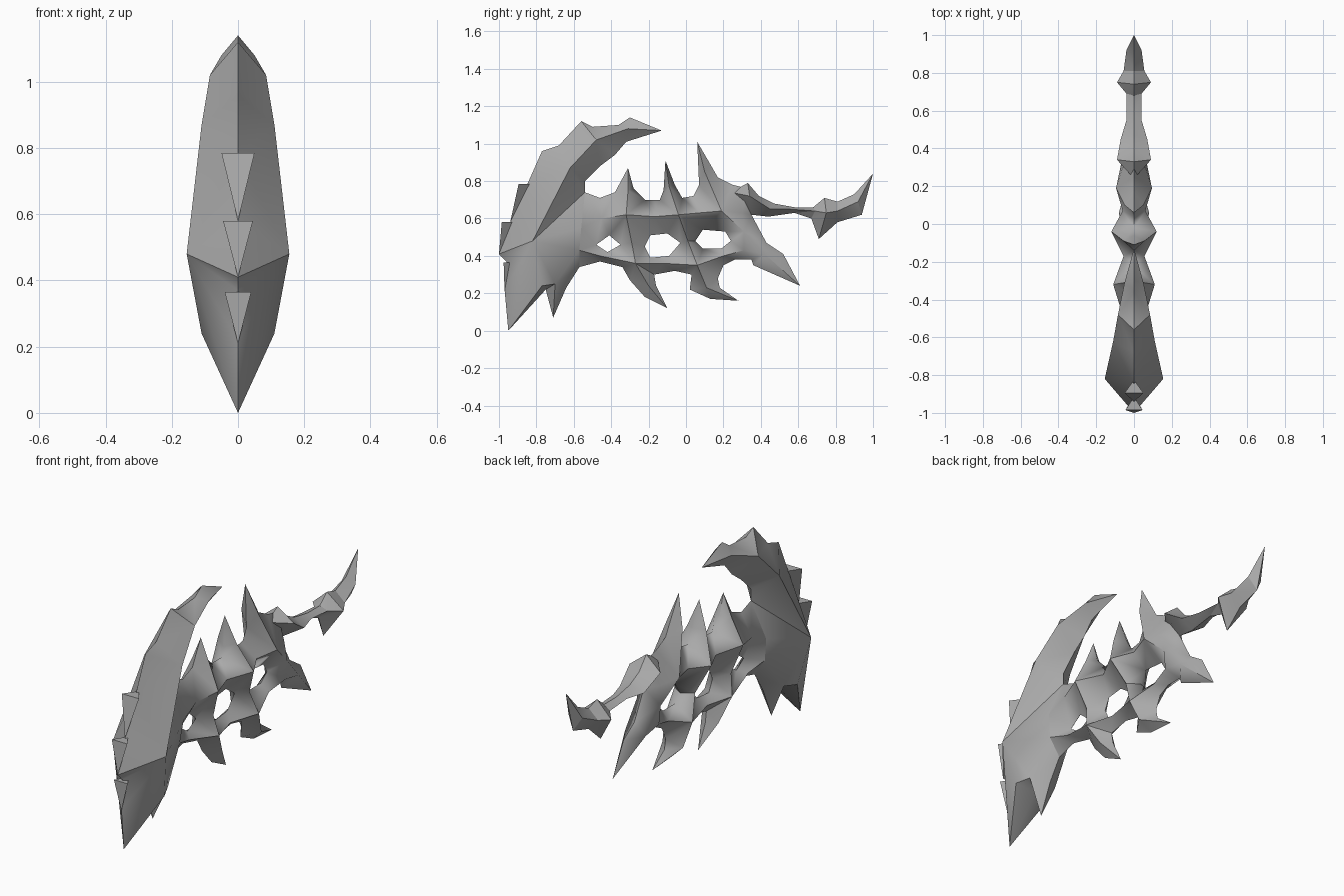
import bpy
import math
from mathutils import Vector
from mathutils.geometry import delaunay_2d_cdt

cube = bpy.data.objects.get("Cube")
if cube:
    bpy.data.objects.remove(cube)

bone = bpy.data.materials.new("bone grey")
bone.use_nodes = True
GREY = (0.4, 0.4, 0.4, 1.0)
bone.diffuse_color = GREY
bone.node_tree.nodes["Principled BSDF"].inputs["Base Color"].default_value = GREY


def make_object(name, verts, faces, angle):
    """Create a mesh object whose edges stay sharp above the given angle."""
    mesh = bpy.data.meshes.new(name)
    mesh.from_pydata(verts, [], faces)
    mesh.materials.append(bone)
    obj = bpy.data.objects.new(name, mesh)
    bpy.context.collection.objects.link(obj)
    bpy.ops.object.select_all(action="DESELECT")
    obj.select_set(True)
    bpy.context.view_layer.objects.active = obj
    bpy.ops.object.shade_smooth_by_angle(angle=math.radians(angle))
    return obj


def inside(point, loop):
    """Even-odd test of a point against a closed loop."""
    hit = False
    for a, b in zip(loop, loop[1:] + loop[:1]):
        if (a[1] > point.y) != (b[1] > point.y):
            cross = a[0] + (point.y - a[1]) * (b[0] - a[0]) / (b[1] - a[1])
            if point.x < cross:
                hit = not hit
    return hit


def ridged_blade(name, outline, ridges, holes=(), angle=40):
    """Span a side outline (y, z in hundredths) over ridge lines that carry a
    half width, and build the same surface on both sides of the middle."""
    widths, edges = {}, []

    def add_line(line, closed):
        for p in line:
            widths.setdefault(p[:2], p[2] if len(p) > 2 else 0)
        ids = [list(widths).index(p[:2]) for p in line]
        edges.extend(zip(ids, ids[1:]))
        if closed:
            edges.append((ids[-1], ids[0]))

    for loop in (outline, *holes):
        add_line(loop, True)
    for ridge in ridges:
        add_line(ridge, False)
    flat, half = [Vector(p) for p in widths], list(widths.values())
    points, _, tris, origin, _, _ = delaunay_2d_cdt(flat, edges, [], 0, 0.001)
    thick = [half[o[0]] if o else 0 for o in origin]

    verts, faces = [], []
    index = {}

    def vert(i, side):
        key = (i, side if thick[i] else 0)
        if key not in index:
            index[key] = len(verts)
            verts.append(Vector((side * thick[i], *points[i])) / 100)
        return index[key]

    for tri in tris:
        centre = sum((points[i] for i in tri), Vector((0, 0))) / len(tri)
        if not inside(centre, outline) or any(inside(centre, h) for h in holes):
            continue
        # Triangles with no ridge corner would coincide with their mirror image
        if not any(thick[i] for i in tri):
            continue
        faces.append([vert(i, 1) for i in tri])
        faces.append([vert(i, -1) for i in reversed(tri)])
    return make_object(name, verts, faces, angle)


# Curved head with the forward hook and two lower spikes
ridged_blade(
    "head_blade",
    [(-95, 0), (-97, 22), (-96, 37), (-100, 41), (-94, 58), (-85, 78),
     (-77, 96), (-68, 99), (-56, 112), (-50, 109), (-36, 110), (-30, 114),
     (-13, 107), (-32, 101), (-38, 94), (-43, 88), (-46, 88), (-54, 80),
     (-54, 74), (-56, 55, 7.5), (-57, 43, 6), (-57, 34), (-64, 23), (-71, 7),
     (-75, 22)],
    [[(-95, 0), (-82, 48, 15.5), (-62, 87, 11), (-48, 102, 8.5),
      (-31, 108, 5), (-13, 107)],
     [(-95, 0), (-77, 24, 11), (-82, 48, 15.5), (-56, 55, 7.5)],
     [(-71, 7), (-70, 25, 8), (-57, 43, 6)],
     [(-62, 87, 11), (-54, 74)]],
)

# Pierced ribcage: three ribs, an upper spine and a lower beam
ridged_blade(
    "ribcage",
    [(-54, 74), (-46, 71), (-38, 74), (-31, 87), (-28, 76), (-22, 70),
     (-14, 70), (-12, 75), (-11, 91), (-6, 78), (-2, 71), (4, 72), (7, 78),
     (6, 101), (13, 89), (17, 82), (25, 78), (33, 76), (35, 62), (43, 47),
     (52, 41), (61, 24), (36, 35), (35, 38), (26, 38), (20, 35), (17, 28),
     (18, 23), (28, 16), (13, 17), (2, 22), (3, 30), (-6, 32), (-17, 30),
     (-16, 24), (-10, 12), (-22, 18), (-30, 27), (-34, 34), (-46, 37),
     (-57, 34), (-57, 43, 6), (-56, 55, 7.5)],
    [[(-56, 55, 7.5), (-45, 60, 7), (-32, 62, 11), (-17, 61, 5.5),
      (-4, 62, 12), (7, 63, 6), (19, 64, 9.5), (30, 63, 6)],
     [(-57, 43, 6), (-46, 40, 4), (-27, 36, 8), (-12, 36, 4), (6, 35, 8),
      (20, 40, 4), (31, 43, 6)],
     [(-31, 87), (-31, 75, 5), (-32, 62, 11), (-29, 47, 6), (-27, 36, 8),
      (-20, 24, 5), (-10, 12)],
     [(-11, 91), (-9, 77, 5.5), (-4, 62, 12), (1, 48, 6), (6, 35, 8),
      (11, 23, 6), (28, 16)],
     [(6, 101), (10, 85, 5), (19, 64, 9.5), (31, 53, 7), (42, 41, 6),
      (61, 24)]],
    holes=[
        [(-48, 46), (-41, 51), (-35, 46), (-42, 42)],
        [(-22, 45), (-19, 51), (-10, 52), (-3, 47), (-9, 40), (-19, 39)],
        [(5, 48), (9, 54), (21, 53), (24, 48), (19, 44), (9, 44)],
    ],
    angle=60,
)

# Thin jointed tail that ends in an upturned point
ridged_blade(
    "tail",
    [(24, 74), (33, 79), (39, 72), (47, 68), (58, 66), (68, 66), (74, 71),
     (81, 69), (90, 73), (100, 84), (94, 62), (81, 58), (71, 49), (67, 60),
     (58, 63), (44, 61), (35, 62)],
    [[(24, 74), (34, 72, 9), (45, 65, 7), (55, 65, 4), (69, 64, 4),
      (75, 63, 9), (81, 64, 5.5), (92, 69, 4), (100, 84)]],
    angle=25,
)

# Wedge teeth down the front edge: top corners, then the lower point
for name, half, top, low in (
    ("upper_tooth", 0.05, (-0.895, 0.785), (-0.94, 0.58)),
    ("middle_tooth", 0.045, (-0.985, 0.58), (-1.0, 0.41)),
    ("lower_tooth", 0.04, (-0.975, 0.365), (-0.97, 0.21)),
):
    corners = [(-half, *top), (half, *top), (0, *low), (0, top[0] + 0.07, top[1])]
    make_object(name, corners, [(0, 2, 1), (0, 1, 3), (0, 3, 2), (1, 2, 3)], 20)
